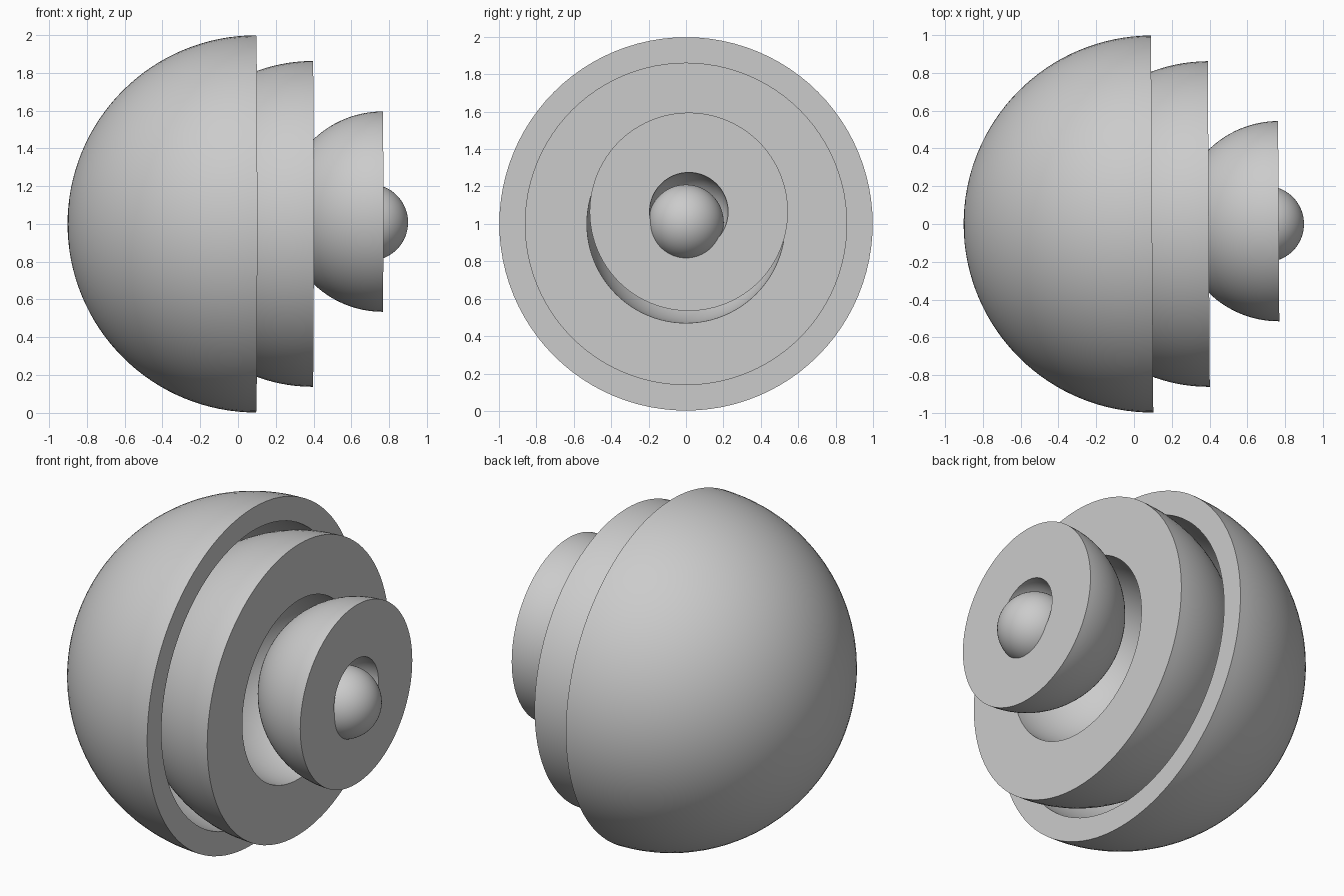
import bpy, bmesh
from math import sin, cos, pi, radians

if "Cube" in bpy.data.objects:
    bpy.data.objects.remove(bpy.data.objects["Cube"])

TILT = radians(0.35)   # the cut faces are turned very slightly about z
SEGMENTS = 96


def finish(bm, name, location):
    bmesh.ops.recalc_face_normals(bm, faces=bm.faces)
    mesh = bpy.data.meshes.new(name)
    bm.to_mesh(mesh)
    bm.free()
    obj = bpy.data.objects.new(name, mesh)
    bpy.context.collection.objects.link(obj)
    obj.location = location
    obj.rotation_euler = (0, 0, TILT)
    bpy.ops.object.select_all(action='DESELECT')
    obj.select_set(True)
    bpy.context.view_layer.objects.active = obj
    bpy.ops.object.shade_smooth_by_angle(angle=radians(30))
    return obj


def half_shell(name, location, outer, inner, steps=32):
    """Thick hemispherical bowl opening towards +x, lathed about x."""
    angles = [i / steps * pi / 2 for i in range(steps + 1)]
    profile = [(-outer * cos(a), outer * sin(a)) for a in angles]
    profile += [(-inner * cos(a), inner * sin(a)) for a in reversed(angles)]
    bm = bmesh.new()
    verts = [bm.verts.new((x, 0, r)) for x, r in profile]
    edges = [bm.edges.new(pair) for pair in zip(verts, verts[1:])]
    bmesh.ops.spin(bm, geom=verts + edges, cent=(0, 0, 0), axis=(1, 0, 0),
                   angle=2 * pi, steps=SEGMENTS, use_duplicate=False)
    bmesh.ops.remove_doubles(bm, verts=bm.verts, dist=1e-5)
    return finish(bm, name, location)


# Three nested bowls, pulled apart along x
half_shell("outer_shell", (0.096, 0, 1.0), 0.998, 0.862)
half_shell("middle_shell", (0.396, 0, 1.0), 0.862, 0.53)
half_shell("inner_shell", (0.766, 0.015, 1.065), 0.53, 0.21)

# Solid ball in the middle
bm = bmesh.new()
bmesh.ops.create_uvsphere(bm, u_segments=64, v_segments=32, radius=0.202)
finish(bm, "core_ball", (0.698, 0, 1.008))
